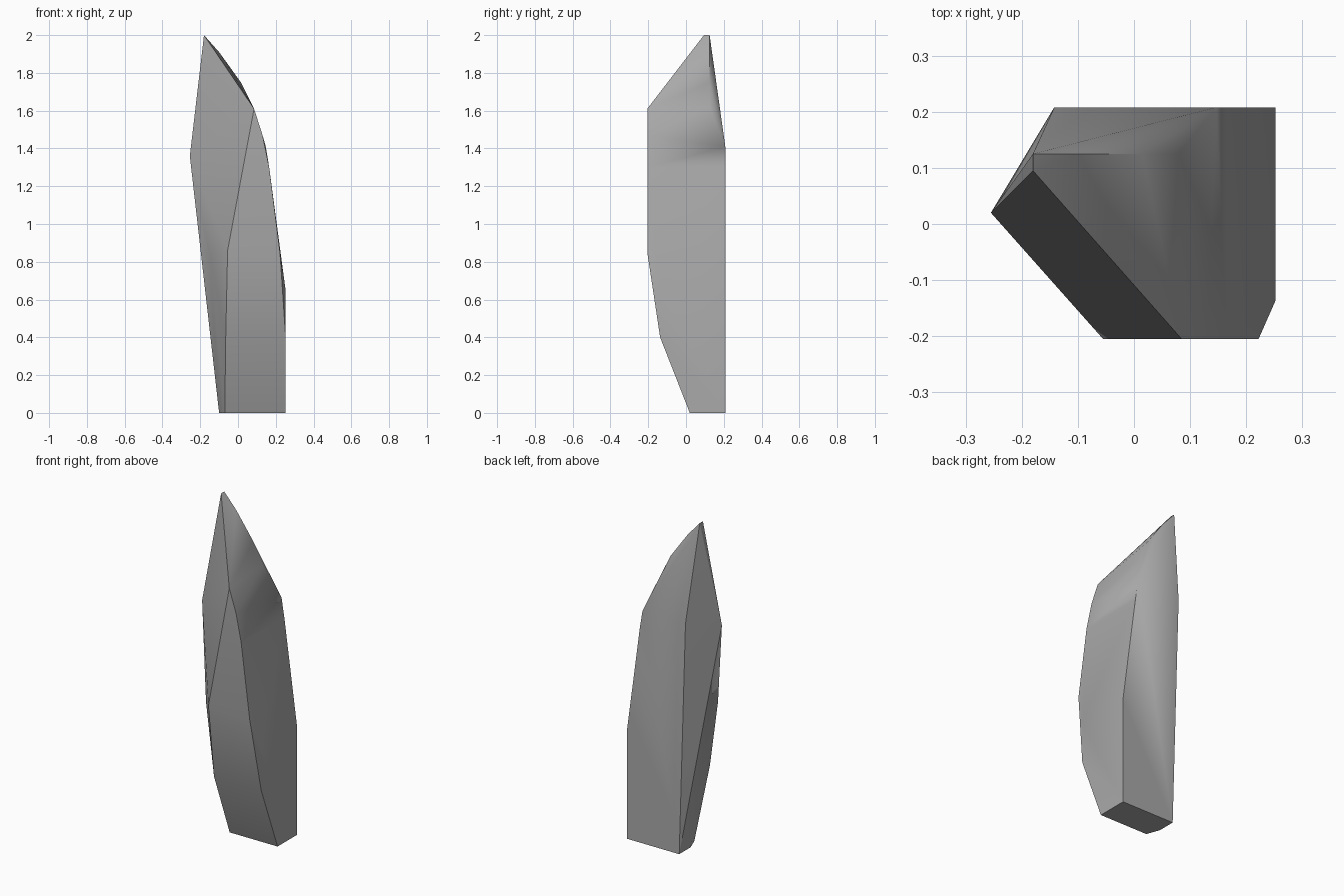
import bpy, bmesh, math

cube = bpy.data.objects.get("Cube")
if cube:
    bpy.data.objects.remove(cube, do_unlink=True)

stone = bpy.data.materials.new("grey stone")
stone.use_nodes = True
colour = (0.40, 0.40, 0.40, 1)
stone.diffuse_color = colour
stone.node_tree.nodes["Principled BSDF"].inputs["Base Color"].default_value = colour

FRONT, BACK = -0.205, 0.208

# Curved left flank, spanning front to back
flank = [(0.165, 1.30), (0.20, 1.0)]
points = [(x, y, z) for x, z in flank for y in (FRONT, BACK)]

# Flank ends: front edge, back edge, lower chamfer
points += [(0.085, FRONT, 1.61), (0.13, FRONT, 1.47), (0.222, FRONT, 0.85),
           (0.147, BACK, 1.41), (0.252, BACK, 0.65), (0.252, -0.137, 0.65),
           (0.252, -0.137, 0.40)]

# Tip and its sloping crest
points += [(-0.18, 0.095, 2), (-0.18, 0.125, 2), (-0.10, 0.125, 1.91),
           (0.015, 0.125, 1.75), (0.08, 0.125, 1.62)]

# Right side ridge, belly and back shoulder
points += [(-0.255, 0.02, 1.36), (-0.145, -0.10, 0.82), (-0.055, FRONT, 0.86),
           (-0.065, -0.137, 0.40), (-0.142, BACK, 1.41)]

# Base outline
points += [(x, y, 0) for x, y in
           [(0.252, BACK), (-0.10, BACK), (-0.10, 0.10), (-0.07, 0.02), (0.252, 0.02)]]

# Wrap the corners into one solid shard
bm = bmesh.new()
for p in points:
    bm.verts.new(p)
hull = bmesh.ops.convex_hull(bm, input=bm.verts)
loose = [v for v in bm.verts if not v.link_faces]
bmesh.ops.delete(bm, geom=loose, context='VERTS')
bmesh.ops.dissolve_limit(bm, angle_limit=math.radians(1),
                         verts=bm.verts, edges=bm.edges)
bmesh.ops.recalc_face_normals(bm, faces=bm.faces)

mesh = bpy.data.meshes.new("rock_shard")
bm.to_mesh(mesh)
bm.free()
mesh.materials.append(stone)
shard = bpy.data.objects.new("rock_shard", mesh)
bpy.context.collection.objects.link(shard)
bpy.context.view_layer.objects.active = shard
shard.select_set(True)
bpy.ops.object.shade_smooth_by_angle(angle=math.radians(30))
